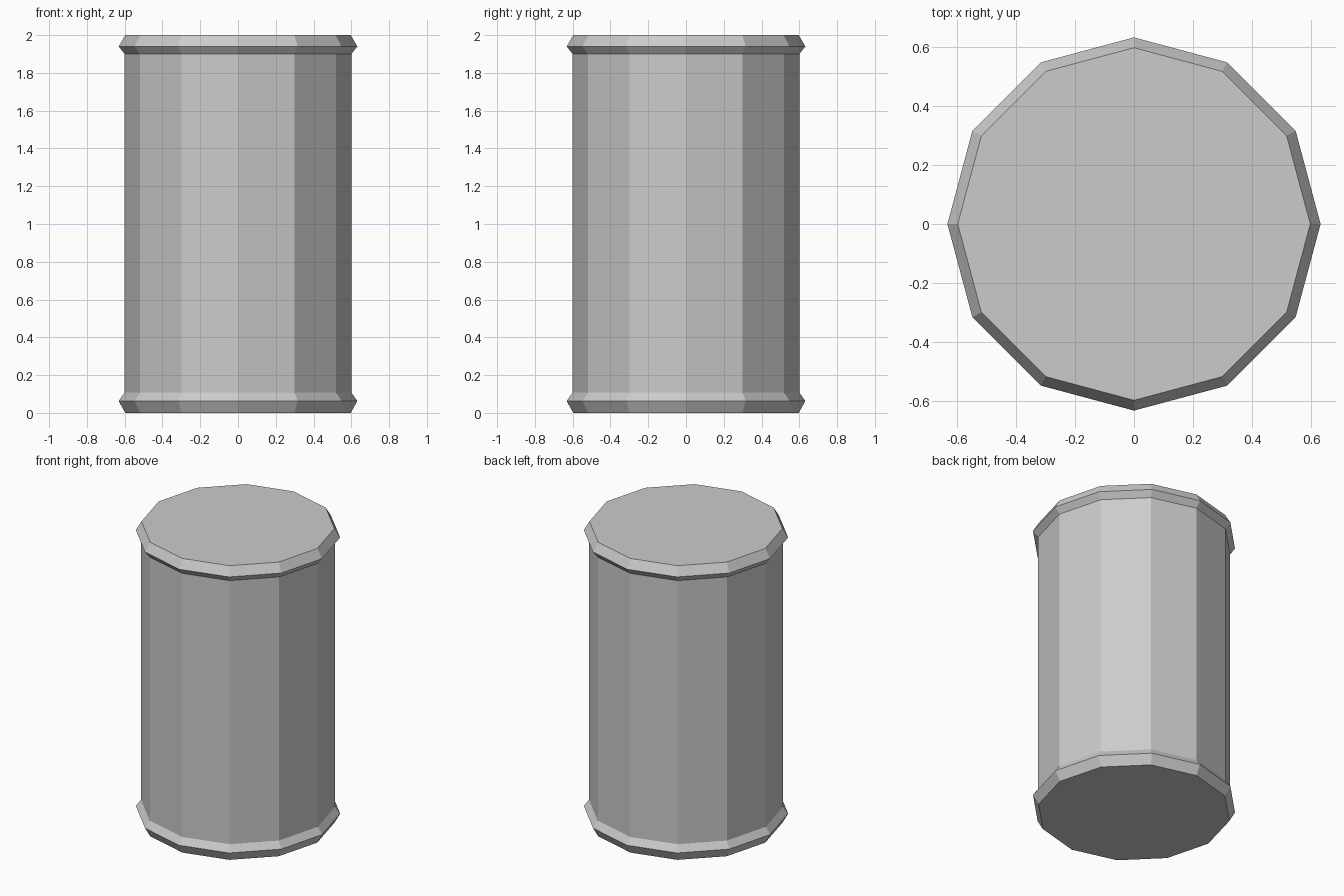
import bpy, bmesh
from math import cos, sin, tau

if "Cube" in bpy.data.objects:
    bpy.data.objects.remove(bpy.data.objects["Cube"])

SIDES = 12


def lathe(name, profile):
    """Flat-shaded closed solid from (radius, z) rings, bottom to top."""
    bm = bmesh.new()
    rings = [[bm.verts.new((r * cos(tau * i / SIDES), r * sin(tau * i / SIDES), z))
              for i in range(SIDES)] for r, z in profile]
    for low, high in zip(rings, rings[1:]):
        for i in range(SIDES):
            j = (i + 1) % SIDES
            bm.faces.new((low[i], low[j], high[j], high[i]))
    bm.faces.new(rings[0][::-1])
    bm.faces.new(rings[-1])
    mesh = bpy.data.meshes.new(name)
    bm.to_mesh(mesh)
    bm.free()
    obj = bpy.data.objects.new(name, mesh)
    bpy.context.collection.objects.link(obj)
    return obj


# Drum: straight wall with a flared rim at the bottom and the top
lathe("barrel", [
    (0.597, 0.0), (0.632, 0.063), (0.60, 0.108),
    (0.60, 1.90), (0.632, 1.94), (0.597, 2.0),
])
